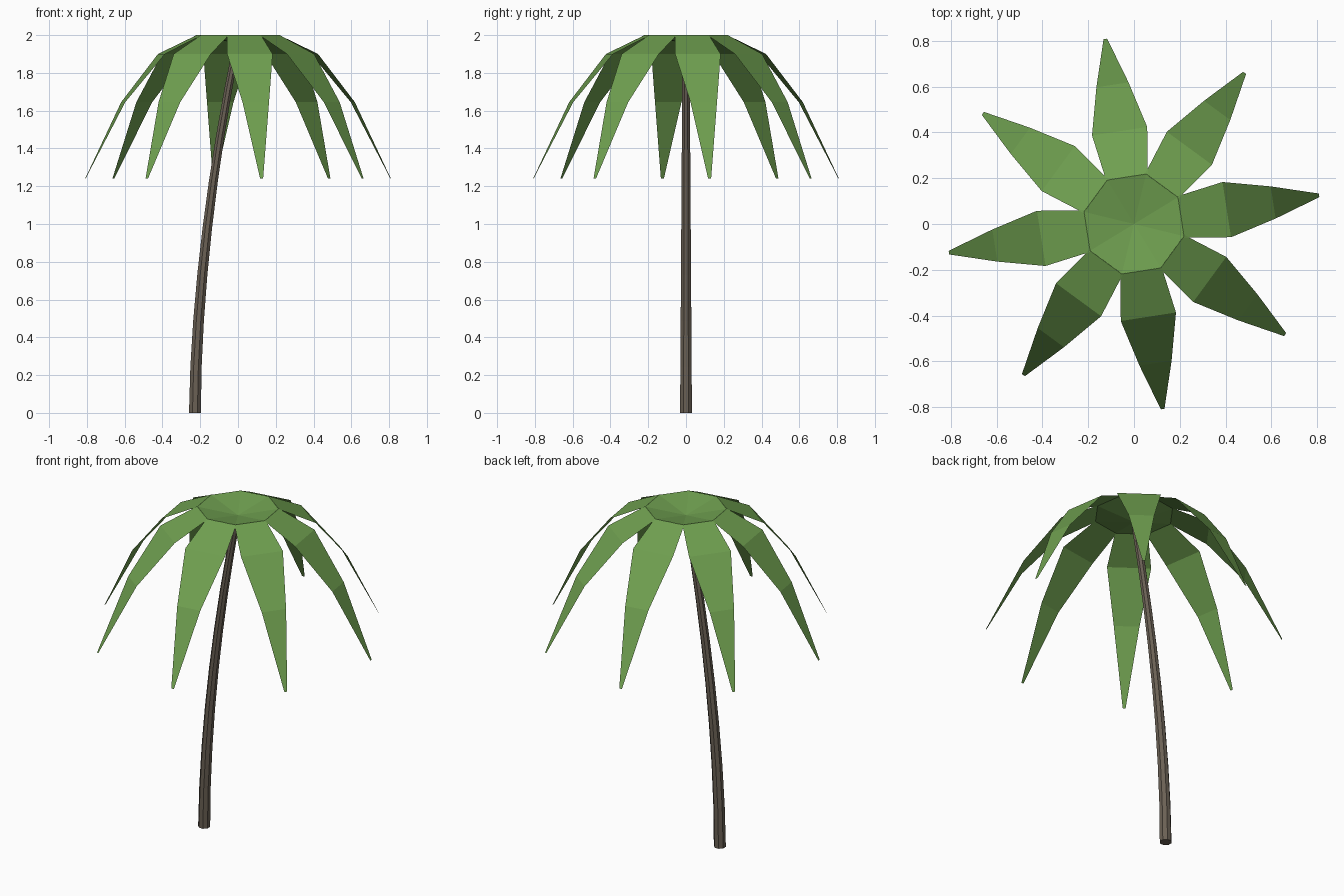
import bpy
import math
from mathutils import Matrix, Vector

if "Cube" in bpy.data.objects:
    bpy.data.objects.remove(bpy.data.objects["Cube"])


def material(name, rgb):
    m = bpy.data.materials.new(name)
    m.diffuse_color = (*rgb, 1)
    m.use_nodes = True
    m.node_tree.nodes["Principled BSDF"].inputs["Base Color"].default_value = m.diffuse_color
    return m


def mesh_object(name, verts, faces, mat):
    me = bpy.data.meshes.new(name)
    me.from_pydata(verts, [], faces)
    me.materials.append(mat)
    me.update()
    ob = bpy.data.objects.new(name, me)
    bpy.context.collection.objects.link(ob)
    return ob


LEAF = material("leaf green", (0.16, 0.35, 0.08))
BARK = material("bark brown", (0.145, 0.118, 0.09))
COUNT = 8
STEP = 2 * math.pi / COUNT
START = math.radians(8.8)          # direction of the first frond

# Curved, tapering trunk: eight-sided rings swept along a leaning arc
SIDES, RINGS = 8, 9
verts, faces = [], []
for i in range(RINGS):
    z = 1.955 * i / (RINGS - 1)
    x = -0.228 + 0.068 * z ** 1.77
    lean = math.atan(0.068 * 1.77 * z ** 0.77) if z > 0 else 0
    radius = 0.034 - 0.007 * z
    turn = Matrix.Rotation(lean, 3, 'Y')
    for s in range(SIDES):
        a = (s + 0.5) * 2 * math.pi / SIDES
        ring = Vector((radius * math.cos(a), radius * math.sin(a), 0))
        verts.append(Vector((x, 0, z)) + turn @ ring)
for i in range(RINGS - 1):
    for s in range(SIDES):
        a, b = i * SIDES + s, i * SIDES + (s + 1) % SIDES
        faces.append((a, b, b + SIDES, a + SIDES))
faces.append(tuple(reversed(range(SIDES))))
faces.append(tuple(range((RINGS - 1) * SIDES, RINGS * SIDES)))
mesh_object("trunk", verts, faces, BARK)

# Shallow dished crown joining the fronds
verts = [(0, 0, 1.955)]
for i in range(COUNT):
    a = START + (i + 0.5) * STEP
    verts.append((0.225 * math.cos(a), 0.225 * math.sin(a), 2.0))
faces = [(0, 1 + i, 1 + (i + 1) % COUNT) for i in range(COUNT)]
mesh_object("crown", verts, faces, LEAF)

# Drooping fronds: (distance out, half width, height) along the leaf
PROFILE = [(0.207, 0.091, 2.0), (0.41, 0.122, 1.9),
           (0.615, 0.071, 1.645), (0.818, 0.008, 1.24)]
for i in range(COUNT):
    turn = Matrix.Rotation(START + i * STEP, 3, 'Z')
    verts = [turn @ Vector((r, side * w, z))
             for r, w, z in PROFILE for side in (-1, 1)]
    faces = [(2 * k, 2 * k + 2, 2 * k + 3, 2 * k + 1)
             for k in range(len(PROFILE) - 1)]
    mesh_object(f"frond_{i + 1}", verts, faces, LEAF)
